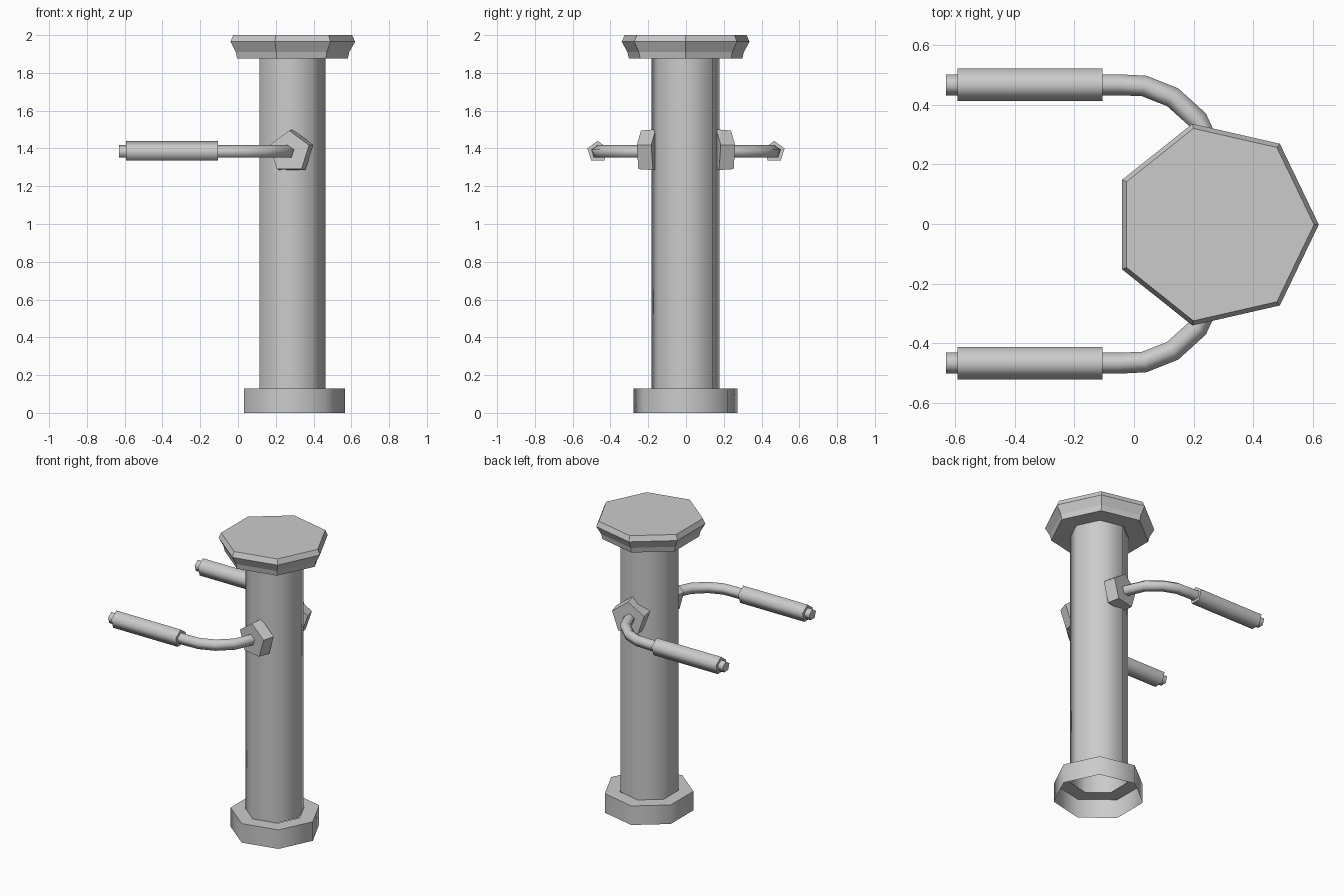
import bpy, bmesh, math
from mathutils import Vector

if "Cube" in bpy.data.objects:
    bpy.data.objects.remove(bpy.data.objects["Cube"])

UP = Vector((0, 0, 1))
ARM_Z = 1.382


def build(name, rings, cap_start=True, cap_end=True, smooth=None, mirror=False):
    """Skin a list of point rings into an object."""
    bm = bmesh.new()
    loops = [[bm.verts.new(p) for p in ring] for ring in rings]
    n = len(loops[0])
    for a, b in zip(loops, loops[1:]):
        for i in range(n):
            j = (i + 1) % n
            bm.faces.new((a[i], a[j], b[j], b[i]))
    if cap_start:
        bm.faces.new(loops[0][::-1])
    if cap_end:
        bm.faces.new(loops[-1])
    bmesh.ops.recalc_face_normals(bm, faces=bm.faces)
    mesh = bpy.data.meshes.new(name)
    bm.to_mesh(mesh)
    bm.free()
    obj = bpy.data.objects.new(name, mesh)
    bpy.context.collection.objects.link(obj)
    if mirror:
        obj.modifiers.new("Mirror", 'MIRROR').use_axis = (False, True, False)
    if smooth:
        bpy.ops.object.select_all(action='DESELECT')
        obj.select_set(True)
        bpy.context.view_layer.objects.active = obj
        bpy.ops.object.shade_smooth_by_angle(angle=math.radians(smooth))
    return obj


def heptagons(cx, profile):
    """Seven-sided horizontal rings with a corner towards +x."""
    return [[(cx + r * math.cos(k * math.tau / 7), r * math.sin(k * math.tau / 7) - 0.002, z)
             for k in range(7)] for r, z in profile]


def sweep(path, radii):
    """Five-sided rings along a horizontal path, corner pointing up."""
    pts = [Vector((x, y, ARM_Z)) for x, y in path]
    rings = []
    for i, p in enumerate(pts):
        t = (pts[min(i + 1, len(pts) - 1)] - pts[max(i - 1, 0)]).normalized()
        side = t.cross(UP)
        rings.append([p + radii[i] * (side * math.sin(k * math.tau / 5) + UP * math.cos(k * math.tau / 5))
                      for k in range(5)])
    return rings


# Column: open-bottomed base collar with post
build("base_collar", heptagons(0.285, [(0.282, 0), (0.282, 0.13), (0.184, 0.13)]),
      False, False, smooth=60)
build("post", heptagons(0.28, [(0.184, 0.13), (0.184, 1.88)]), False, False, smooth=60)

# Flared top cap
build("top_cap", heptagons(0.273, [(0.184, 1.875), (0.308, 1.875), (0.316, 1.91),
                                   (0.347, 1.965), (0.331, 2.0)]), False, True)

# Side mounting plates, turned slightly backwards
build("mount_plate", sweep([(0.288, 0.16), (0.271, 0.238)], [0.119, 0.113]), mirror=True)

# Bent arms, ending in a small stub
arm = [(0.272, 0.2), (0.258, 0.25), (0.213, 0.35), (0.13, 0.425), (0.035, 0.463),
       (-0.05, 0.467), (-0.63, 0.467)]
build("arm", sweep(arm, [0.037] * len(arm)), smooth=80, mirror=True)

# Hand grips
build("grip", sweep([(-0.105, 0.467), (-0.592, 0.467)], [0.058] * 2), smooth=80, mirror=True)
